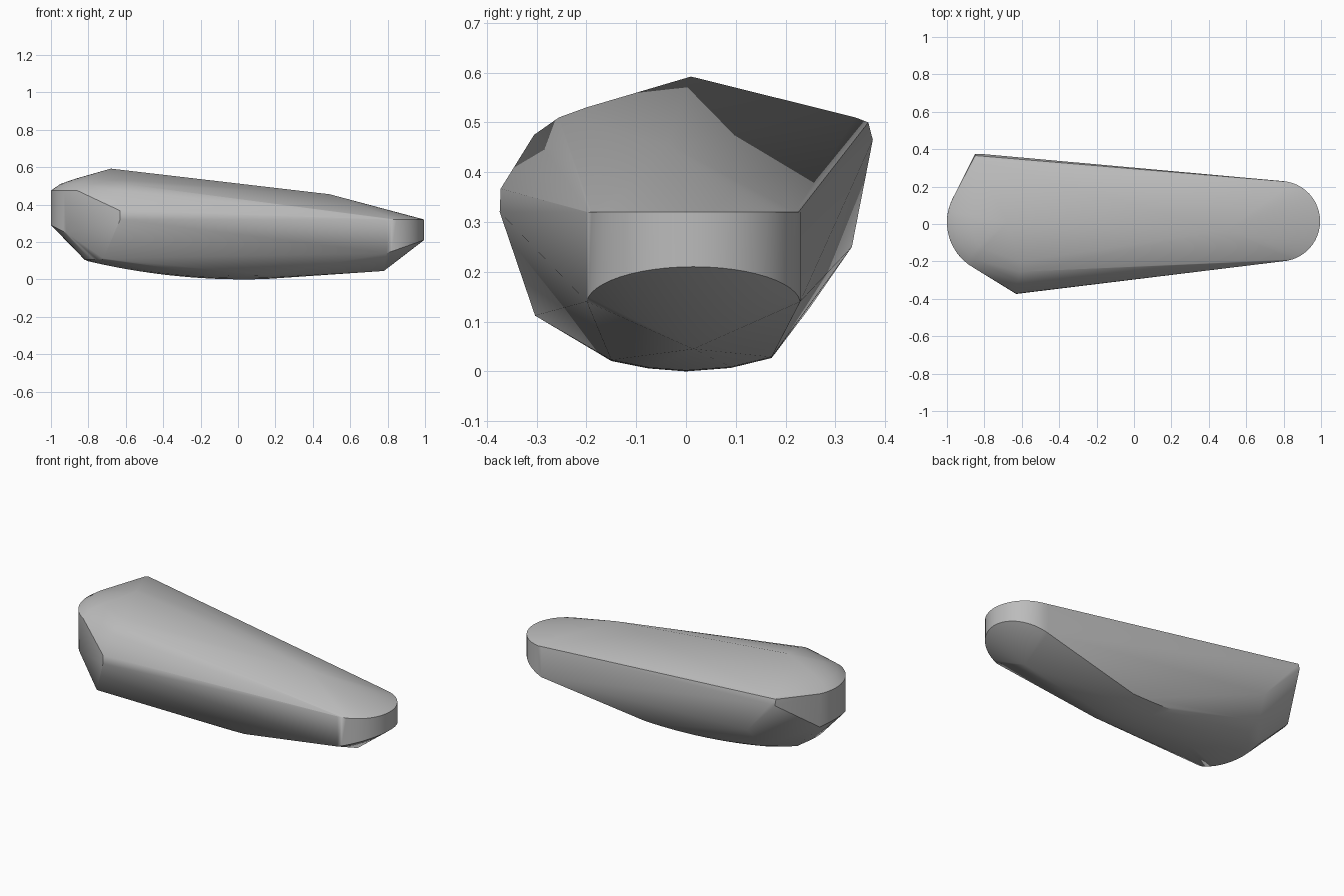
import bpy, bmesh, math

if "Cube" in bpy.data.objects:
    bpy.data.objects.remove(bpy.data.objects["Cube"])


def arc(cx, cy, rx, ry, a0, a1, n, zfun):
    """Points on an elliptical arc, height given as a function of x."""
    pts = []
    for i in range(n + 1):
        a = math.radians(a0 + (a1 - a0) * i / n)
        x, y = cx + rx * math.cos(a), cy + ry * math.sin(a)
        pts.append((x, y, zfun(x)))
    return pts


points = []

# Narrow rounded end: upright wall, slanted lower rim and apex below
points += arc(0.78, 0.015, 0.215, 0.215, -86, 86, 24, lambda x: 0.32)
points += arc(0.78, 0.015, 0.215, 0.215, -86, 86, 24, lambda x: 0.135 + (x - 0.78) * 0.35)
points.append((0.78, 0.015, 0.045))

# Broad rounded end: wall, softened upper edge and lower rim
points += arc(-0.72, 0.01, 0.28, 0.28, 155, 240, 14, lambda x: 0.475)
points += arc(-0.72, 0.01, 0.28, 0.28, 155, 225, 14, lambda x: 0.29 - (x + 1) * 0.5)
points += arc(-0.72, 0.0, 0.23, 0.23, 165, 235, 10, lambda x: 0.51)
points += arc(-0.72, 0.0, 0.15, 0.16, 165, 235, 8, lambda x: 0.538)
points += arc(-0.68, -0.06, 0.14, 0.24, 130, 250, 12, lambda x: 0.105)

# Ridge along the top
points += [(-0.68, 0.01, 0.592), (0.49, -0.035, 0.455)]

# Front shoulder, from ridge side down to the lower edge
points += [(-0.61, -0.2, 0.53), (-0.61, -0.255, 0.51), (-0.62, -0.305, 0.475),
           (-0.63, -0.372, 0.367), (-0.63, -0.374, 0.32), (-0.72, -0.303, 0.112)]

# Rear shoulder corner and lower edge
points += [(-0.85, 0.34, 0.51), (-0.85, 0.366, 0.5), (-0.85, 0.375, 0.465),
           (-0.82, 0.375, 0.465), (-0.64, 0.333, 0.25), (-0.67, 0.25, 0.13)]

# Bowed underside, slightly rounded across
for i in range(15):
    x = -0.8 + 0.95 * i / 14
    lift = 0.14 * (x - 0.03) ** 2
    for y, dz in ((-0.15, 0.021), (-0.075, 0.006), (0.0, 0.0), (0.09, 0.007), (0.172, 0.027)):
        if x > -0.7 or abs(y) < 0.16:
            points.append((x, y, lift + dz))

# Wrap the guide points in one closed body
bm = bmesh.new()
for p in points:
    bm.verts.new(p)
hull = bmesh.ops.convex_hull(bm, input=bm.verts)
loose = {g for g in hull["geom_interior"] + hull["geom_unused"] if isinstance(g, bmesh.types.BMVert)}
bmesh.ops.delete(bm, geom=[v for v in loose if v.is_valid], context='VERTS')
bmesh.ops.dissolve_limit(bm, angle_limit=math.radians(0.5), verts=bm.verts, edges=bm.edges)
bmesh.ops.recalc_face_normals(bm, faces=bm.faces)
mesh = bpy.data.meshes.new("body")
bm.to_mesh(mesh)
bm.free()
body = bpy.data.objects.new("body", mesh)
bpy.context.collection.objects.link(body)

# Single plain grey
grey = bpy.data.materials.new("grey")
grey.diffuse_color = (0.5, 0.5, 0.5, 1)
grey.use_nodes = True
grey.node_tree.nodes["Principled BSDF"].inputs["Base Color"].default_value = grey.diffuse_color
mesh.materials.append(grey)

# Smooth surface with crisp edges
bpy.context.view_layer.objects.active = body
body.select_set(True)
bpy.ops.object.shade_smooth_by_angle(angle=math.radians(30))
